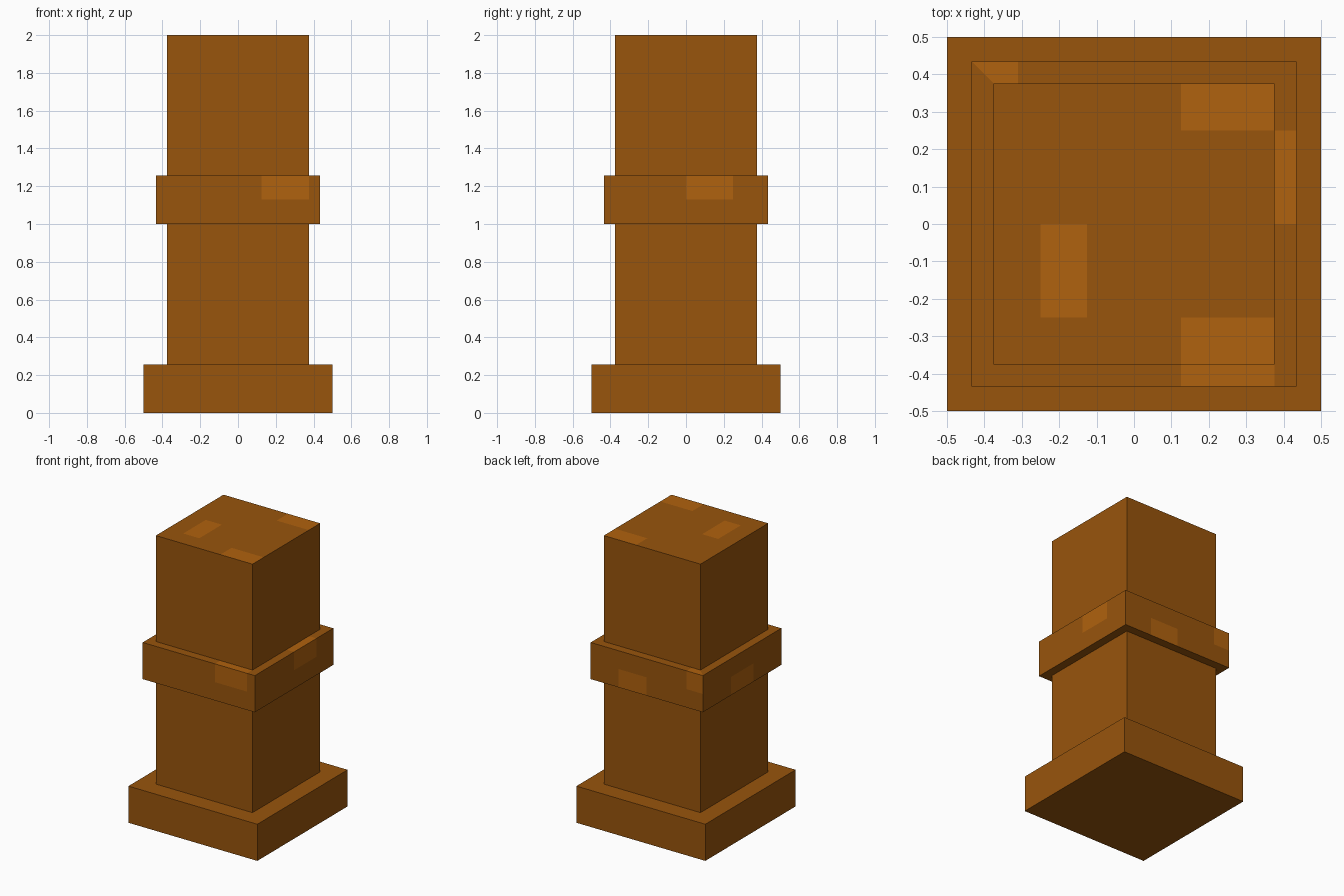
import bpy, bmesh
from mathutils import Vector

if "Cube" in bpy.data.objects:
    bpy.data.objects.remove(bpy.data.objects["Cube"])


def material(name, color):
    m = bpy.data.materials.new(name)
    m.diffuse_color = (*color, 1)
    m.use_nodes = True
    m.node_tree.nodes["Principled BSDF"].inputs["Base Color"].default_value = m.diffuse_color
    return m


BROWN = material("brown", (0.314, 0.089, 0.0037))
LIGHT = material("light_brown", (0.434, 0.122, 0.0044))


def block(name, half, z0, z1, patches=(), miter=False):
    """Square block; faces inside each patch box (x0,x1,y0,y1,z0,z1) are painted light."""
    bm = bmesh.new()
    bmesh.ops.create_cube(bm, size=1)
    for v in bm.verts:
        v.co = Vector((v.co.x * 2 * half, v.co.y * 2 * half, z0 if v.co.z < 0 else z1))

    def cut(co, no):
        bmesh.ops.bisect_plane(bm, geom=bm.verts[:] + bm.edges[:] + bm.faces[:],
                               dist=1e-5, plane_co=co, plane_no=no)

    limits = ((-half, half), (-half, half), (z0, z1))
    for axis in range(3):
        for value in sorted({p[2 * axis + i] for p in patches for i in (0, 1)}):
            if limits[axis][0] + 1e-4 < value < limits[axis][1] - 1e-4:
                co, no = Vector(), Vector()
                co[axis], no[axis] = value, 1
                cut(co, no)
    if miter:
        cut(Vector(), Vector((1, 1, 0)))
    for f in bm.faces:
        c = f.calc_center_median()
        inside = any(all(p[2 * a] - 1e-4 <= c[a] <= p[2 * a + 1] + 1e-4 for a in range(3))
                     for p in patches)
        # The back-left corner patch stops at the diagonal on top and at the edge on the left
        if miter and c.x < -0.3 and c.y > 0.3 and c.x + c.y < 0:
            inside = False
        if f.normal.z < -0.5:
            inside = False
        f.material_index = int(inside)
    me = bpy.data.meshes.new(name)
    bm.to_mesh(me)
    bm.free()
    me.materials.append(BROWN)
    me.materials.append(LIGHT)
    ob = bpy.data.objects.new(name, me)
    bpy.context.collection.objects.link(ob)
    return ob


B, C, H = 0.435, 0.375, 0.257
MID = 1 + H / 2

# Plinth
block("base", 0.5, 0, H)

# Shaft with light patches on its top face
block("shaft", C, H, 2, [
    (0.125, C, 0.25, C, 2, 2),
    (-0.25, -0.125, -0.25, 0, 2, 2),
    (0.125, C, -C, -0.25, 2, 2),
])

# Collar band with patches on each side
block("collar", B, 1, 1 + H, [
    (0.125, 0.375, -B, -C, MID, 1 + H),       # front
    (C, B, 0, 0.25, MID, 1 + H),              # right
    (-B, -0.31, C, B, MID, 1 + H),            # back left corner
    (0, 0.22, B, B, 1, MID),                  # back
    (-B, -B, -0.125, 0.125, 1, MID),          # left
], miter=True)
